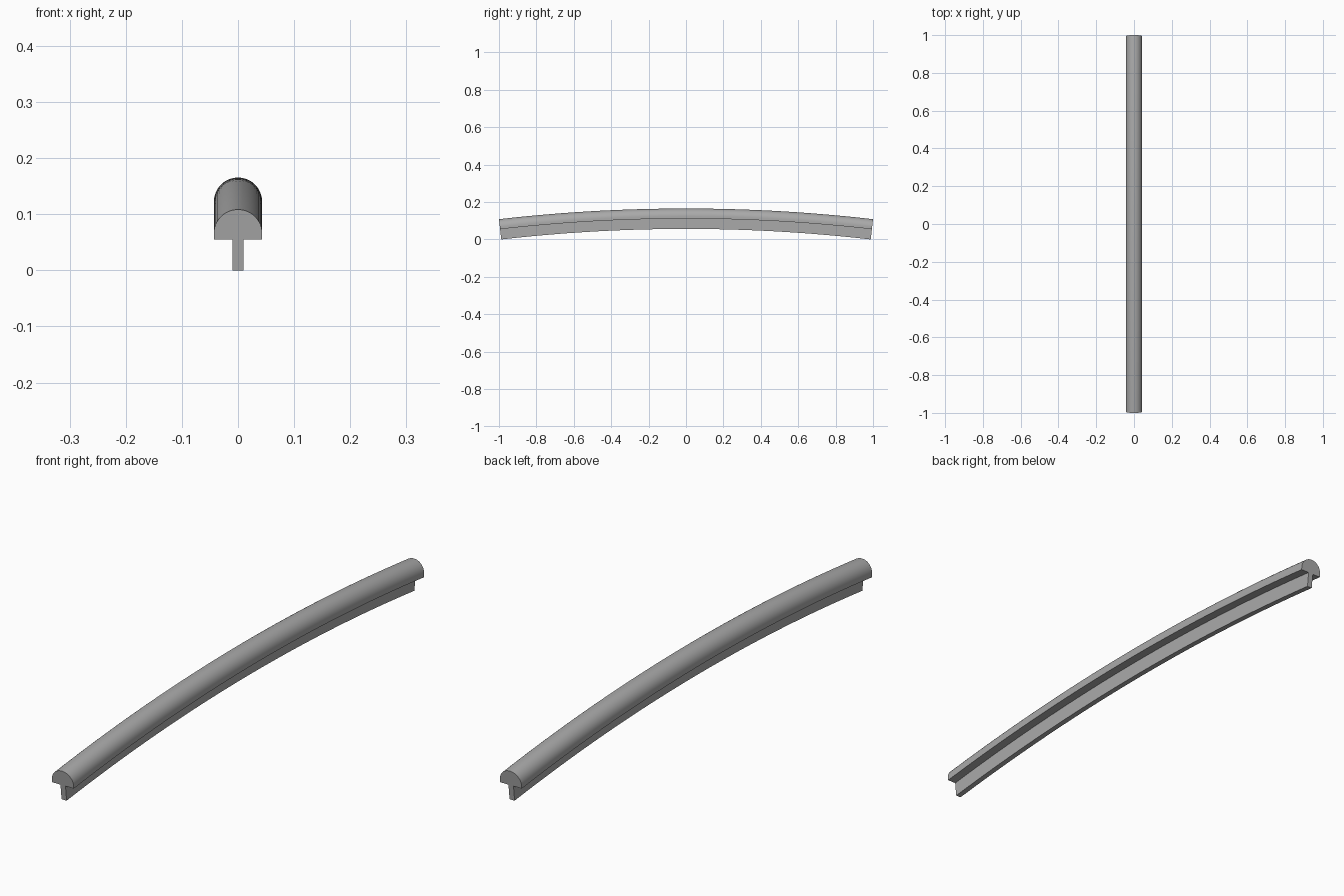
import bpy, bmesh
from math import sin, cos, pi, asin, radians

cube = bpy.data.objects.get("Cube")
if cube:
    bpy.data.objects.remove(cube)

# Sizes
HALF_W, STEM_W = 0.043, 0.01      # half widths of cap and stem
HEIGHT, LEDGE = 0.109, 0.055      # section height, underside of the cap
TOP_R = 8.8                       # radius of the arched top
SWEEP = asin(1 / TOP_R)
STEPS, ROUND = 48, 24

# Material
grey = bpy.data.materials.new("plain_grey")
grey.use_nodes = True
colour = (0.4, 0.4, 0.4, 1)
grey.diffuse_color = colour
grey.node_tree.nodes["Principled BSDF"].inputs["Base Color"].default_value = colour

# Cross-section: narrow stem under a round-topped cap
spring = HEIGHT - HALF_W
section = [(-STEM_W, LEDGE), (-STEM_W, 0), (STEM_W, 0), (STEM_W, LEDGE), (HALF_W, LEDGE)]
section += [(HALF_W * cos(pi * i / ROUND), spring + HALF_W * sin(pi * i / ROUND))
            for i in range(ROUND + 1)]
section.append((-HALF_W, LEDGE))

# Sweep the section along a shallow arch
bm = bmesh.new()
rings = []
for s in range(STEPS + 1):
    a = SWEEP * (2 * s / STEPS - 1)
    rings.append([bm.verts.new((x, (TOP_R - HEIGHT + h) * sin(a),
                                (TOP_R - HEIGHT + h) * cos(a))) for x, h in section])
n = len(section)
for r, q in zip(rings, rings[1:]):
    for i in range(n):
        j = (i + 1) % n
        bm.faces.new((r[i], r[j], q[j], q[i]))
bm.faces.new(rings[0])
bm.faces.new(rings[-1])
bmesh.ops.recalc_face_normals(bm, faces=bm.faces)

# Stand it on the ground
low = min(v.co.z for v in bm.verts)
bmesh.ops.translate(bm, verts=bm.verts, vec=(0, 0, -low))

mesh = bpy.data.meshes.new("curved_rail")
bm.to_mesh(mesh)
bm.free()
rail = bpy.data.objects.new("curved_rail", mesh)
mesh.materials.append(grey)
bpy.context.collection.objects.link(rail)
bpy.ops.object.select_all(action='DESELECT')
bpy.context.view_layer.objects.active = rail
rail.select_set(True)
bpy.ops.object.shade_smooth_by_angle(angle=radians(30))
